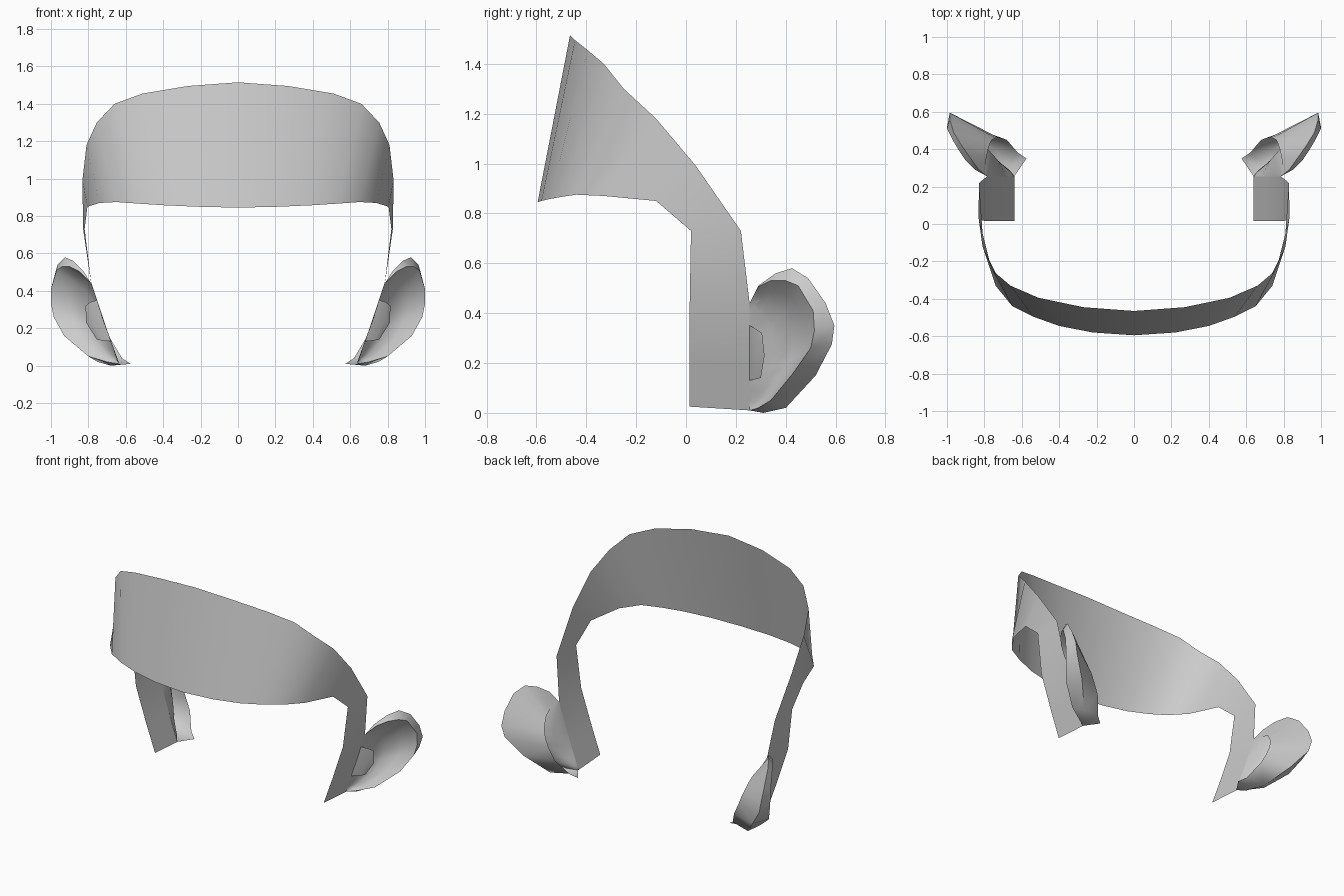
import bpy, bmesh, math
from mathutils import Vector

if "Cube" in bpy.data.objects:
    bpy.data.objects.remove(bpy.data.objects["Cube"])


def loft(name, rows, angle=40):
    """Skin equal-length rows of points and mirror the sheet across x = 0."""
    bm = bmesh.new()
    grid = [[bm.verts.new(p) for p in row] for row in rows]
    for a, b in zip(grid, grid[1:]):
        for i in range(len(a) - 1):
            bm.faces.new((a[i], a[i + 1], b[i + 1], b[i]))
    bmesh.ops.remove_doubles(bm, verts=bm.verts, dist=0.002)
    bmesh.ops.recalc_face_normals(bm, faces=bm.faces)
    if sum(f.normal.x * f.calc_area() for f in bm.faces) < 0:
        bmesh.ops.reverse_faces(bm, faces=bm.faces)
    mesh = bpy.data.meshes.new(name)
    bm.to_mesh(mesh)
    bm.free()
    ob = bpy.data.objects.new(name, mesh)
    bpy.context.collection.objects.link(ob)
    mod = ob.modifiers.new("mirror", 'MIRROR')
    mod.merge_threshold = 0.001
    bpy.ops.object.select_all(action='DESELECT')
    ob.select_set(True)
    bpy.context.view_layer.objects.active = ob
    bpy.ops.object.modifier_apply(modifier="mirror")
    bpy.ops.object.shade_smooth_by_angle(angle=math.radians(angle))
    return ob


# Side strip path: height -> x position
STRIP = [(0.02, 0.64), (0.20, 0.705), (0.44, 0.785), (0.73, 0.825)]


def strip_x(z):
    for (z0, x0), (z1, x1) in zip(STRIP, STRIP[1:]):
        if z <= z1:
            return x0 + (x1 - x0) * (z - z0) / (z1 - z0)
    return STRIP[-1][1]


# Forehead band running down into the side strips
upper = [(0, -.465, 1.515), (.27, -.445, 1.495), (.51, -.395, 1.455), (.66, -.33, 1.40),
         (.755, -.25, 1.30), (.81, -.12, 1.18), (.832, .04, .99), (.828, .22, .73)]
lower = [(0, -.595, .845), (.22, -.58, .85), (.40, -.545, .858), (.54, -.495, .867),
         (.65, -.44, .875), (.74, -.33, .87), (.805, -.12, .85), (.82, .02, .73)]
for z in (.44, .20, .02):
    upper.append((strip_x(z), .255, z - (.01 if z < .1 else 0)))
    lower.append((strip_x(z), .015, z + .005))
loft("forehead_band", [lower, upper])

# Ear outlines, from top front around the back to the lobe
root = [(.785, .255, .44), (.795, .30, .44), (.79, .35, .42), (.78, .40, .40),
        (.77, .43, .36), (.76, .45, .32), (.74, .46, .27), (.72, .46, .22),
        (.68, .45, .14), (.62, .38, .04), (.575, .35, .01), (.64, .255, .01)]
back_rim = [(.785, .255, .44), (.83, .29, .51), (.88, .36, .56), (.925, .425, .58),
            (.965, .49, .54), (.985, .56, .44), (.985, .595, .35), (.965, .585, .275),
            (.87, .52, .15), (.75, .40, .02), (.68, .31, .0), (.64, .255, .01)]
front_rim = [(.785, .255, .44), (.85, .29, .505), (.90, .34, .53), (.94, .40, .53),
             (.97, .45, .51), (1.0, .51, .41), (1.0, .515, .33), (.985, .50, .26),
             (.93, .43, .16), (.80, .34, .05), (.70, .29, .02), (.64, .255, .01)]

# Hollow of the ear: from the front rim down to the strip's back edge
n = len(front_rim)
edge = []
for i in range(n):
    z = .44 + (.01 - .44) * i / (n - 1)
    edge.append(Vector((strip_x(max(z, .02)), .255, z)))


def bowl_row(t, depth):
    return [Vector(p).lerp(e, t) + Vector((-.7, .7, 0)) * depth * math.sin(math.pi * i / (n - 1))
            for i, (p, e) in enumerate(zip(front_rim, edge))]


bowl = [bowl_row(.25, .045), bowl_row(.5, .065), bowl_row(.75, .05), edge]
loft("ear", [root, back_rim, front_rim] + bowl, 50)

# Small flap in front of the ear hollow
flap_base = [(.755, .255, .35), (.72, .255, .24), (.68, .255, .13)]
flap_mid = [(.79, .275, .34), (.785, .285, .24), (.73, .28, .135)]
flap_tip = [(.815, .305, .32), (.812, .315, .23), (.755, .30, .14)]
loft("ear_flap", [flap_base, flap_mid, flap_tip])
